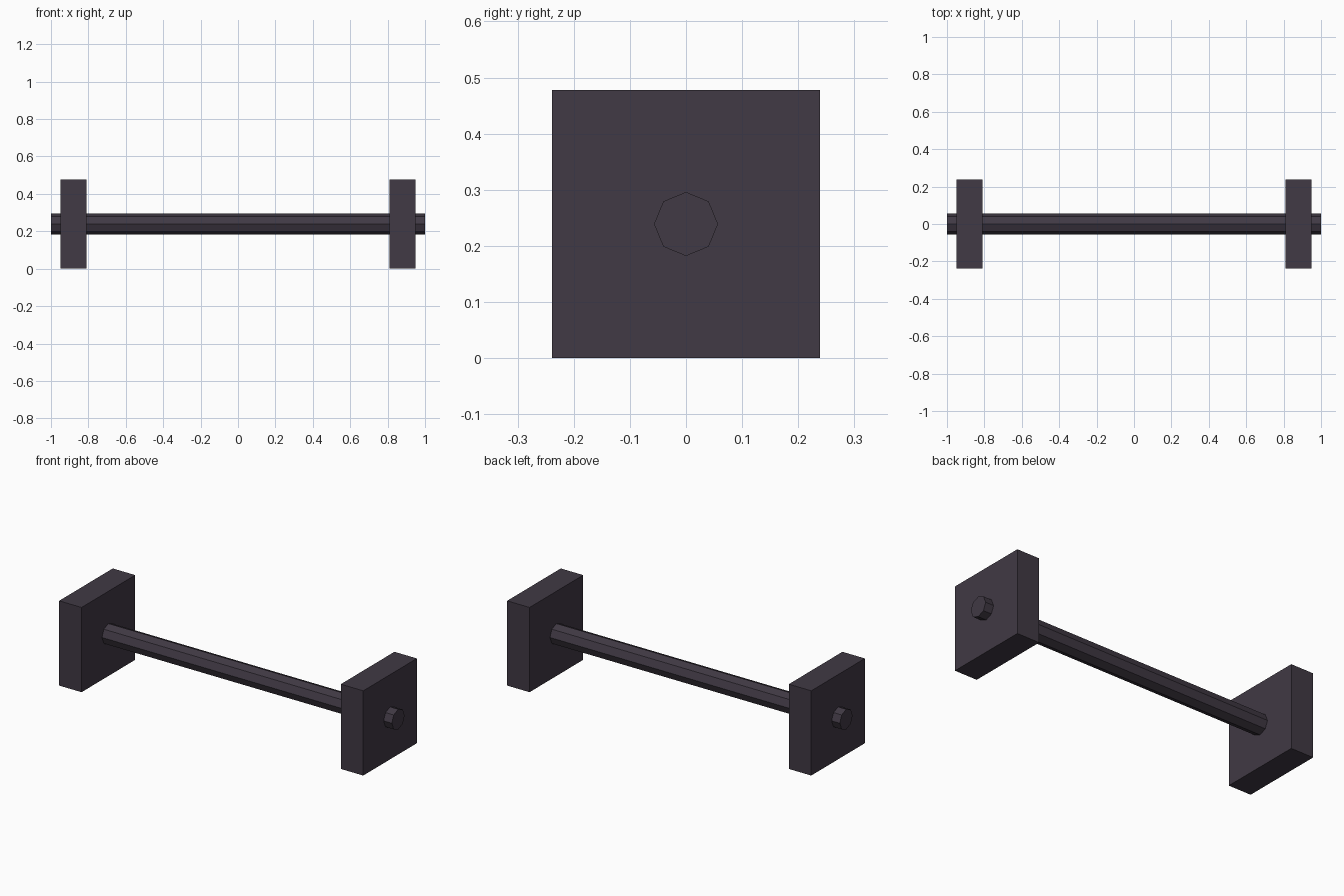
import bpy
import math

if "Cube" in bpy.data.objects:
    bpy.data.objects.remove(bpy.data.objects["Cube"])

CENTRE_Z = 0.239

# One dark iron colour for everything
iron = bpy.data.materials.new("dark_iron")
iron.diffuse_color = (0.052, 0.041, 0.058, 1.0)
iron.use_nodes = True
iron.node_tree.nodes["Principled BSDF"].inputs["Base Color"].default_value = iron.diffuse_color


def finish(name):
    obj = bpy.context.object
    obj.name = name
    obj.data.materials.append(iron)
    return obj


# Eight-sided bar running through both weights
bpy.ops.mesh.primitive_cylinder_add(
    vertices=8, radius=0.057, depth=2.0,
    location=(0, 0, CENTRE_Z), rotation=(0, math.pi / 2, 0))
finish("bar")

# Square weight near each end
for side, label in ((-1, "left"), (1, "right")):
    bpy.ops.mesh.primitive_cube_add(size=1, location=(side * 0.879, 0, CENTRE_Z))
    weight = finish(label + "_weight")
    weight.scale = (0.14, 0.478, 0.478)
